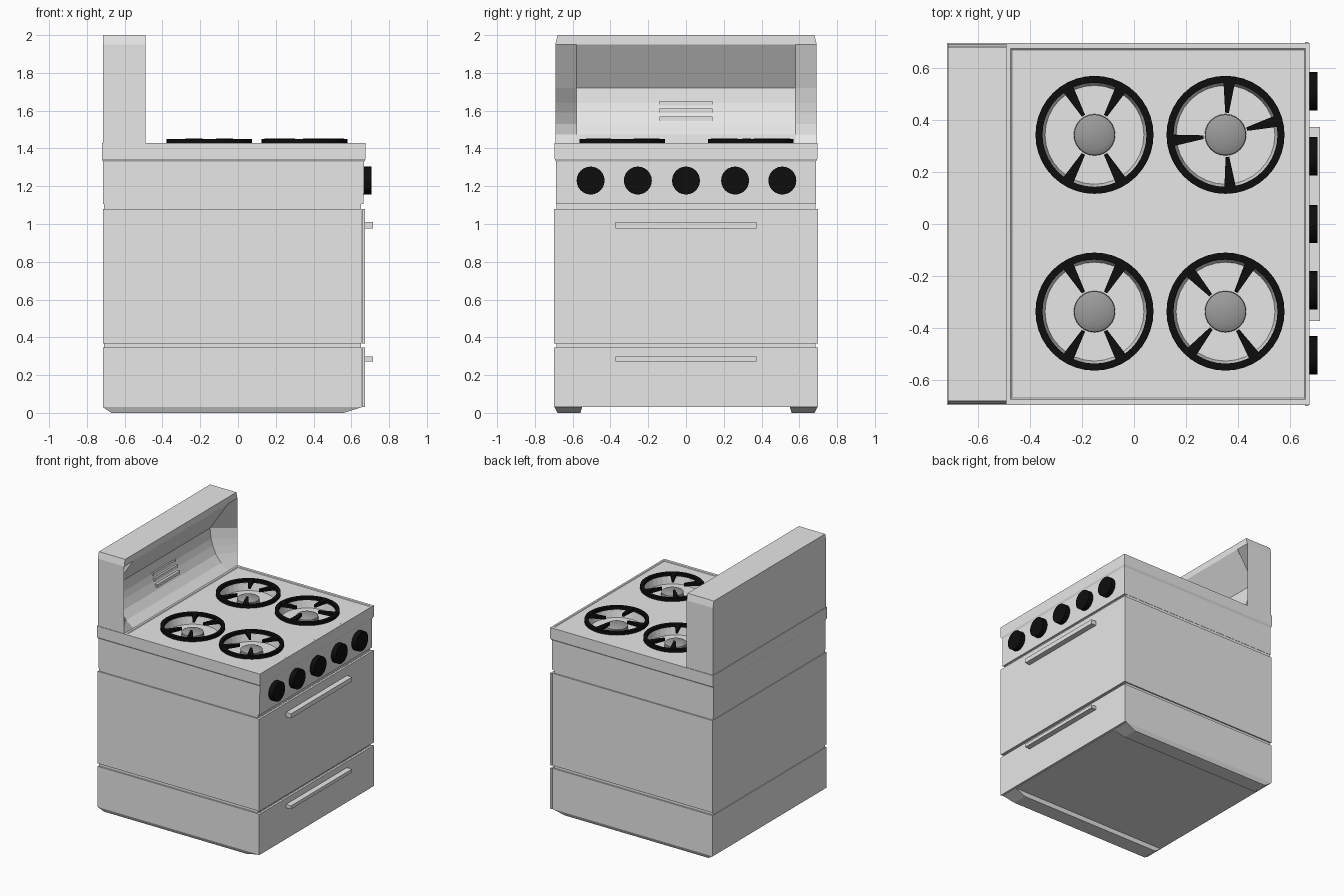
import bpy, bmesh, math

if "Cube" in bpy.data.objects:
    bpy.data.objects.remove(bpy.data.objects["Cube"])


def material(name, v):
    m = bpy.data.materials.new(name)
    m.diffuse_color = (v, v, v, 1)
    m.use_nodes = True
    m.node_tree.nodes["Principled BSDF"].inputs["Base Color"].default_value = m.diffuse_color
    return m


ENAMEL = material("pale grey enamel", 0.8)
BURNER = material("mid grey burner", 0.33)
BLACK = material("black iron", 0.004)


def make(name, bm, mat, smooth=False):
    bmesh.ops.recalc_face_normals(bm, faces=bm.faces)
    me = bpy.data.meshes.new(name)
    bm.to_mesh(me)
    bm.free()
    me.materials.append(mat)
    ob = bpy.data.objects.new(name, me)
    bpy.context.collection.objects.link(ob)
    if smooth:
        bpy.ops.object.select_all(action='DESELECT')
        ob.select_set(True)
        bpy.context.view_layer.objects.active = ob
        bpy.ops.object.shade_smooth_by_angle(angle=math.radians(30))
    return ob


def loft(bm, rings, caps=True, closed=False):
    """Skin a list of equal-length point rings."""
    vs = [[bm.verts.new(p) for p in r] for r in rings]
    n = len(vs[0])
    pairs = list(zip(vs, vs[1:])) + ([(vs[-1], vs[0])] if closed else [])
    for a, b in pairs:
        for i in range(n):
            j = (i + 1) % n
            bm.faces.new((a[i], a[j], b[j], b[i]))
    if caps and not closed:
        bm.faces.new(vs[0])
        bm.faces.new(vs[-1])
    return vs


def rect(z, x0, x1, y0, y1):
    return [(x0, y0, z), (x1, y0, z), (x1, y1, z), (x0, y1, z)]


def circle(cx, cy, z, r, n=32):
    return [(cx + r * math.cos(2 * math.pi * i / n),
             cy + r * math.sin(2 * math.pi * i / n), z) for i in range(n)]


def box(name, x0, x1, y0, y1, z0, z1, mat=ENAMEL):
    bm = bmesh.new()
    loft(bm, [rect(z0, x0, x1, y0, y1), rect(z1, x0, x1, y0, y1)])
    return make(name, bm, mat)


# Inner core, seen only in the gaps between the panels
box("core", -0.71, 0.65, -0.685, 0.685, 0.04, 1.12)

# Drawer and oven: casing, front panel and bar handle
for part, z0, z1, h0, h1 in (("drawer", 0.03, 0.345, 0.272, 0.298),
                             ("oven", 0.367, 1.08, 0.975, 1.01)):
    box(part + "_casing", -0.715, 0.655, -0.695, 0.695, z0, z1)
    box(part + "_front", 0.657, 0.672, -0.7, 0.7, z0, z1)
    box(part + "_handle", 0.665, 0.715, -0.373, 0.373, h0, h1)

# Runners underneath
for s, side in ((-1, "left"), (1, "right")):
    bm = bmesh.new()
    loft(bm, [rect(0, -0.67, 0.56, s * 0.56, s * 0.68),
              rect(0.03, -0.715, 0.655, s * 0.55, s * 0.695)])
    make(side + "_runner", bm, ENAMEL)

# Cooktop block with a slight flare and a shallow inset panel
TOP = 1.43
bm = bmesh.new()
loft(bm, [rect(z, x0, x1, -y, y) for z, x0, x1, y in (
    (1.105, -0.715, 0.665, 0.687), (1.33, -0.715, 0.668, 0.687),
    (1.345, -0.72, 0.675, 0.696), (TOP, -0.72, 0.675, 0.696),
    (TOP, -0.475, 0.66, 0.675), (TOP - 0.004, -0.47, 0.655, 0.67))])
cooktop = make("cooktop", bm, ENAMEL)

# Burner positions with their spoke angles
burners = ((-0.152, 0.343, (60, 120, 240, 300)),
           (0.352, 0.343, (15, 86, 186, 275)),
           (-0.152, -0.337, (60, 120, 240, 300)),
           (0.352, -0.337, (62, 132, 230, 303)))

# Cut the burner wells
bm = bmesh.new()
for cx, cy, _ in burners:
    loft(bm, [circle(cx, cy, TOP - 0.06, 0.19), circle(cx, cy, TOP + 0.02, 0.205)])
cutter = make("well_cutter", bm, ENAMEL)
cutter.hide_render = True
mod = cooktop.modifiers.new("wells", 'BOOLEAN')
mod.operation = 'DIFFERENCE'
mod.solver = 'EXACT'
mod.object = cutter
bpy.context.view_layer.objects.active = cooktop
bpy.ops.object.modifier_apply(modifier=mod.name)
bpy.data.objects.remove(cutter, do_unlink=True)

for k, (cx, cy, angles) in enumerate(burners, 1):
    # Burner cap standing in the well
    bm = bmesh.new()
    loft(bm, [circle(cx, cy, z, r, 24) for z, r in (
        (TOP - 0.062, 0.08), (TOP - 0.03, 0.078), (TOP - 0.018, 0.055))])
    make(f"burner_{k}", bm, BURNER, True)
    # Grate: ring plus tapered spokes
    bm = bmesh.new()
    z0, z1 = TOP - 0.003, TOP + 0.02
    loft(bm, [circle(cx, cy, z, r, 40) for z, r in (
        (z0, 0.2), (z0, 0.227), (z1, 0.227), (z1, 0.2))], closed=True)
    for a in angles:
        c, s = math.cos(math.radians(a)), math.sin(math.radians(a))
        outline = ((0.085, -0.007), (0.21, -0.023), (0.21, 0.023), (0.085, 0.007))
        loft(bm, [[(cx + r * c - w * s, cy + r * s + w * c, z) for r, w in outline]
                  for z in (z0 + 0.004, z1 + 0.003)])
    make(f"grate_{k}", bm, BLACK, True)

# Control knobs
for k, y in enumerate((-0.505, -0.255, 0, 0.26, 0.51), 1):
    bm = bmesh.new()
    loft(bm, [[(x, y + p[0], 1.23 + p[1]) for p in circle(0, 0, 0, 0.074, 24)]
              for x in (0.66, 0.706)])
    make(f"knob_{k}", bm, BLACK, True)

# Backsplash: flat outer edge lofted into a hollowed middle
FX, BX = -0.49, -0.715
hollow = [(-0.645, 1.72), (-0.637, 1.64), (-0.622, 1.59), (-0.595, 1.53),
          (-0.55, 1.475), (FX, TOP)]
frame = [(BX, TOP), (BX, 1.95), (BX, 2.0), (FX, 2.0), (FX, 1.95)]
outer = frame + [(FX, z) for _, z in hollow]
inner = frame + hollow


def section(profile, y, ytop):
    return [(x, ytop if z > 1.96 else y, z) for x, z in profile]


bm = bmesh.new()
rings = loft(bm, [section(outer, -0.692, -0.68), section(inner, -0.58, -0.58),
                  section(inner, 0.58, 0.58), section(outer, 0.692, 0.68)], caps=False)
for r in (rings[0], rings[-1]):
    bm.faces.new(r[1:5])
    bm.faces.new(r[:2] + r[4:])
make("backsplash", bm, ENAMEL)

# Vent louvres on the hollow
for k, (z, x) in enumerate(((1.64, -0.627), (1.6, -0.614), (1.558, -0.594)), 1):
    box(f"vent_louvre_{k}", x - 0.04, x, -0.14, 0.14, z - 0.012, z + 0.012)
